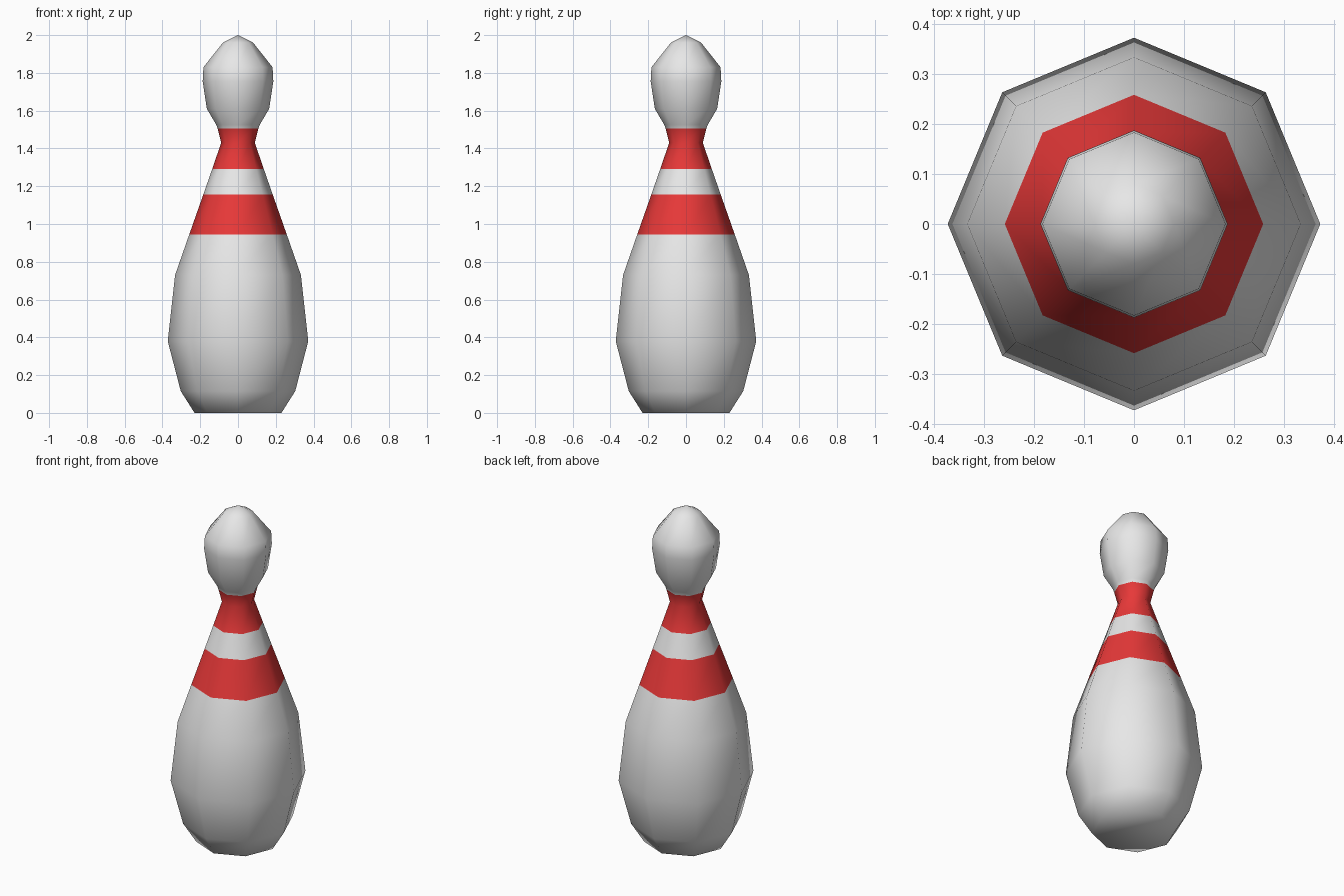
import bpy, bmesh, math

if "Cube" in bpy.data.objects:
    bpy.data.objects.remove(bpy.data.objects["Cube"])

SIDES = 8
# Profile from base to crown: (radius, height)
PROFILE = [(0.23, 0.0), (0.303, 0.115), (0.372, 0.38), (0.333, 0.73),
           (0.258, 0.945), (0.184, 1.155), (0.137, 1.29), (0.089, 1.43),
           (0.108, 1.505), (0.115, 1.525), (0.165, 1.61), (0.187, 1.755),
           (0.183, 1.83), (0.08, 1.96)]
TOP = 2.0
STRIPES = [(0.945, 1.155), (1.29, 1.505)]


def material(name, colour):
    m = bpy.data.materials.new(name)
    m.diffuse_color = (*colour, 1.0)
    m.use_nodes = True
    m.node_tree.nodes["Principled BSDF"].inputs["Base Color"].default_value = m.diffuse_color
    return m


bm = bmesh.new()

# Octagonal rings with a corner on each axis
rings = []
for r, z in PROFILE:
    rings.append([bm.verts.new((r * math.cos(2 * math.pi * i / SIDES),
                                r * math.sin(2 * math.pi * i / SIDES), z))
                  for i in range(SIDES)])

# Side walls, with stripes chosen by height
for low, high in zip(rings, rings[1:]):
    mid = (low[0].co.z + high[0].co.z) / 2
    for i in range(SIDES):
        j = (i + 1) % SIDES
        face = bm.faces.new((low[i], low[j], high[j], high[i]))
        face.material_index = int(any(a < mid < b for a, b in STRIPES))

# Pointed crown and flat base
tip = bm.verts.new((0, 0, TOP))
for i in range(SIDES):
    bm.faces.new((rings[-1][i], rings[-1][(i + 1) % SIDES], tip))
bm.faces.new(list(reversed(rings[0])))

for face in bm.faces:
    face.smooth = True

mesh = bpy.data.meshes.new("bowling_pin")
bm.to_mesh(mesh)
bm.free()
mesh.materials.append(material("white", (0.8, 0.8, 0.8)))
mesh.materials.append(material("red", (0.8, 0.04, 0.04)))
pin = bpy.data.objects.new("bowling_pin", mesh)
bpy.context.collection.objects.link(pin)
